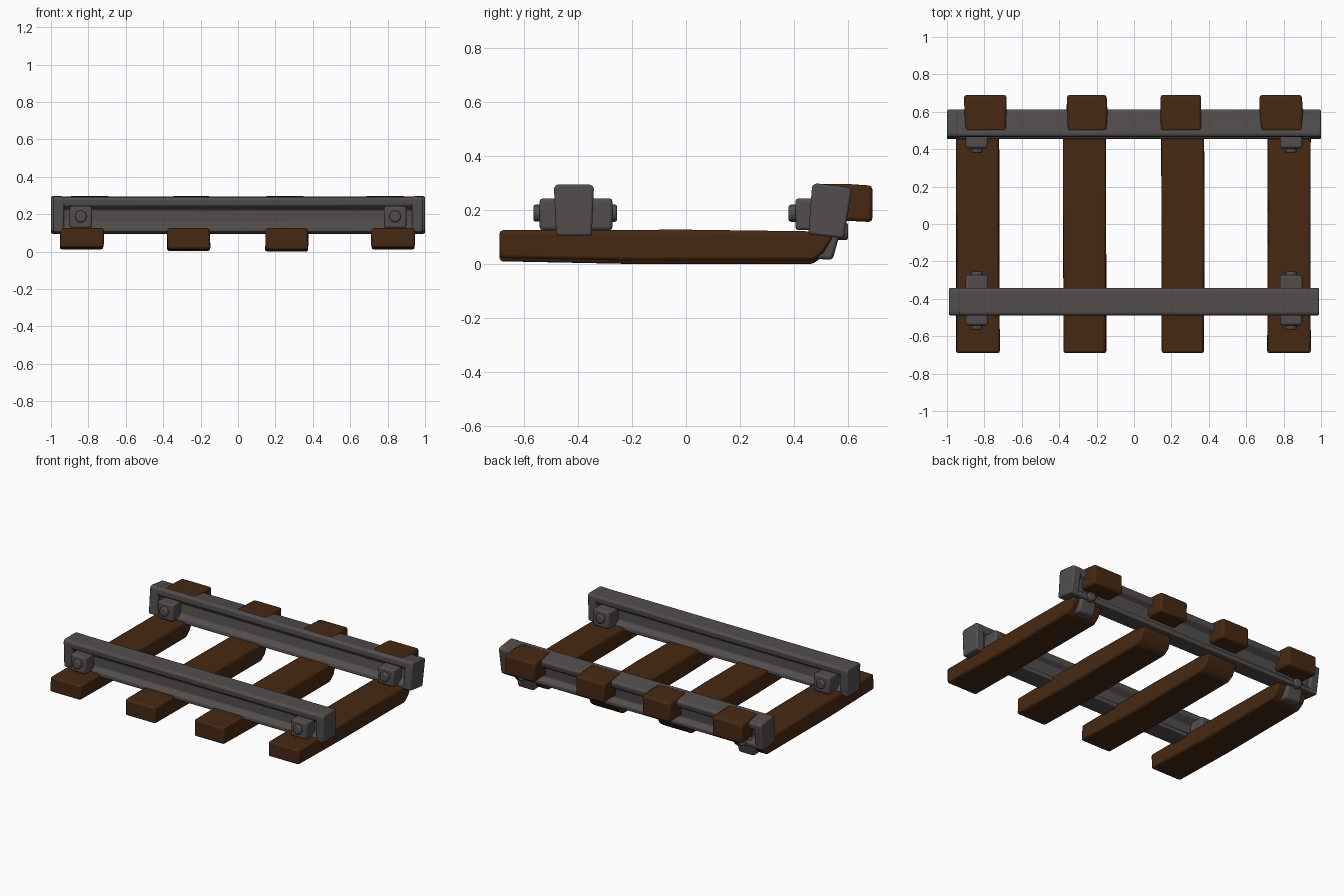
import bpy, bmesh, math, random
from mathutils import Vector, Matrix

if "Cube" in bpy.data.objects:
    bpy.data.objects.remove(bpy.data.objects["Cube"])

random.seed(4)


def material(name, rgb):
    m = bpy.data.materials.new(name)
    m.diffuse_color = (*rgb, 1)
    m.use_nodes = True
    m.node_tree.nodes["Principled BSDF"].inputs["Base Color"].default_value = m.diffuse_color
    return m


WOOD = material("dark brown wood", (0.062, 0.022, 0.006))
IRON = material("dark grey iron", (0.085, 0.076, 0.076))


def finish(name, bm, mat, bevel=0.012):
    bmesh.ops.recalc_face_normals(bm, faces=bm.faces)
    me = bpy.data.meshes.new(name)
    bm.to_mesh(me)
    bm.free()
    ob = bpy.data.objects.new(name, me)
    bpy.context.collection.objects.link(ob)
    me.materials.append(mat)
    if bevel:
        b = ob.modifiers.new("worn_edges", "BEVEL")
        b.width, b.segments, b.limit_method = bevel, 2, "ANGLE"
    bpy.ops.object.select_all(action="DESELECT")
    ob.select_set(True)
    bpy.context.view_layer.objects.active = ob
    bpy.ops.object.shade_smooth_by_angle(angle=math.radians(35))
    return ob


def extrude_x(name, profile, x0, x1, mat, bevel=0.012, jitter=0.0):
    """Closed (y, z) profile swept from x0 to x1."""
    bm = bmesh.new()
    a = [bm.verts.new((x0, y, z)) for y, z in profile]
    b = [bm.verts.new((x1, y, z)) for y, z in profile]
    n = len(profile)
    bm.faces.new(a)
    bm.faces.new(b[::-1])
    for i in range(n):
        j = (i + 1) % n
        bm.faces.new((a[i], a[j], b[j], b[i]))
    for v in bm.verts:
        v.co.x += random.uniform(-jitter, jitter)
    return finish(name, bm, mat, bevel)


def box(name, x, y, z, mat, bevel=0.012):
    return extrude_x(name, [(y[0], z[0]), (y[1], z[0]), (y[1], z[1]), (y[0], z[1])],
                     x[0], x[1], mat, bevel)


def bolt_head(name, x, y, z, half):
    bm = bmesh.new()
    bmesh.ops.create_cone(bm, cap_ends=True, segments=8, radius1=0.033, radius2=0.033,
                          depth=2 * half,
                          matrix=Matrix.Translation((x, y, z)) @ Matrix.Rotation(math.pi / 2, 4, "X"))
    finish(name, bm, IRON, 0.008)


def rail(name, half, y, z, tilt):
    rot = Matrix.Rotation(tilt, 2)

    def place(pts):
        out = []
        for p in pts:
            v = rot @ Vector(p)
            out.append((v.x + y, v.y + z))
        return out

    # I-shaped rail body
    side = [(0.066, -0.095), (0.066, -0.068), (0.036, -0.045), (0.036, 0.022),
            (0.07, 0.048), (0.074, 0.082), (0.062, 0.093)]
    prof = side + [(-a, b) for a, b in reversed(side)]
    extrude_x(name, place(prof), -half + 0.01, half - 0.01, IRON, 0.006)
    # solid end caps
    cap = [(0.066, -0.095), (0.074, 0.085), (0.06, 0.095),
           (-0.06, 0.095), (-0.074, 0.085), (-0.066, -0.095)]
    for s, tag in ((-1, "left"), (1, "right")):
        extrude_x(name + "_cap_" + tag, place(cap), s * (half - 0.06), s * half, IRON, 0.01)


# Wooden ties, split off short at the back under the lifted rail
ties = [(-0.95, -0.72, 0.012), (-0.38, -0.15, 0.003), (0.145, 0.375, 0.0), (0.715, 0.945, 0.012)]
for i, (x0, x1, zb) in enumerate(ties):
    extrude_x(f"tie_{i + 1}", [(-0.69, zb + 0.01), (-0.2, zb), (0.47, zb), (0.51, zb + 0.03),
                               (0.545, 0.10), (0.53, 0.12), (0, 0.127), (-0.69, 0.125)],
              x0, x1, WOOD, 0.012, 0.004)

# Broken tie ends jammed against the back of the rail
for i, (x0, x1) in enumerate(((-0.905, -0.68), (-0.36, -0.145), (0.14, 0.36), (0.675, 0.90))):
    extrude_x(f"tie_stub_{i + 1}", [(0.50, 0.165), (0.69, 0.155), (0.69, 0.29),
                                    (0.60, 0.296), (0.495, 0.297)],
              x0, x1, WOOD, 0.014, 0.004)

# Front rail upright, rear rail leaning backward
rail("front_rail", 0.99, -0.415, 0.20, 0.0)
rail("rear_rail", 1.0, 0.53, 0.197, math.radians(-7))

# Clamps and bolts near both ends
for s, tag in ((-1, "left"), (1, "right")):
    xs = (s * 0.78, s * 0.90)
    xm = s * 0.84
    box("front_clamp_" + tag, xs, (-0.542, -0.272), (0.125, 0.243), IRON)
    bolt_head("front_bolt_" + tag, xm, -0.41, 0.188, 0.155)
    box("rear_clamp_" + tag, xs, (0.405, 0.53), (0.125, 0.243), IRON)
    bolt_head("rear_bolt_" + tag, xm, 0.46, 0.188, 0.08)
    # bent-down clamp behind the rear rail
    extrude_x("bent_clamp_" + tag, [(0.47, 0.02), (0.543, 0.015), (0.58, 0.15), (0.48, 0.16)],
              xs[0], xs[1], IRON)
    bolt_head("bent_bolt_" + tag, xm, 0.56, 0.12, 0.04)
